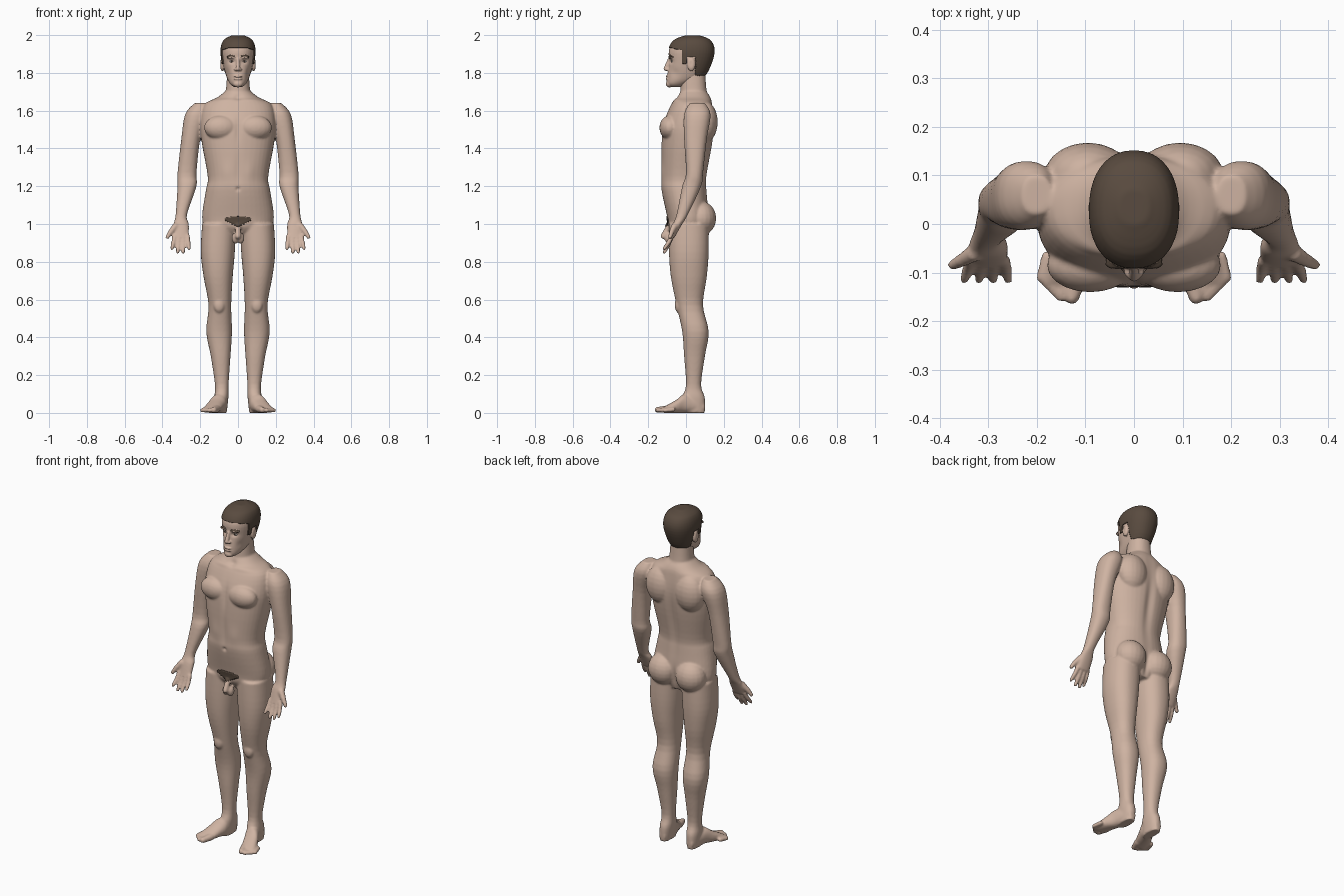
import bpy, bmesh, math
from mathutils import Vector, Matrix

cube = bpy.data.objects.get("Cube")
if cube:
    bpy.data.objects.remove(cube)


def material(name, color):
    mat = bpy.data.materials.new(name)
    mat.use_nodes = True
    mat.diffuse_color = (*color, 1)
    shader = mat.node_tree.nodes["Principled BSDF"]
    shader.inputs["Base Color"].default_value = (*color, 1)
    return mat


SKIN = material("skin", (.62, .45, .36))
HAIR = material("dark brown hair", (.1, .07, .05))
EYE = material("eye white", (.7, .66, .62))
IRIS = material("iris", (.06, .04, .03))


def catmull_rom(keys, steps=4):
    """Smooth sections passing through the key sections."""
    out = []
    for i in range(len(keys) - 1):
        before, start = keys[max(i - 1, 0)], keys[i]
        end, after = keys[i + 1], keys[min(i + 2, len(keys) - 1)]
        for step in range(steps):
            t = step / steps
            out.append([b + t / 2 * (c - a + t * (2 * a - 5 * b + 4 * c - d + t * (3 * b - a - 3 * c + d)))
                        for a, b, c, d in zip(before, start, end, after)])
    return out + [keys[-1]]


def rounded(value, power=2.25):
    """Turn a sine or cosine into a slightly squared ellipse."""
    return math.copysign(abs(value) ** (2 / power), value)


def loft(form, keys, side=1, along_y=False, count=40):
    """Closed skin over sections (station, low, high, half width, x centre)."""
    rings = []
    for station, low, high, width, centre in catmull_rom([(*key, 0)[:5] for key in keys]):
        ring = []
        for i in range(count):
            angle = math.tau * i / count
            x = side * (centre + width * rounded(math.cos(angle)))
            other = (low + high) / 2 + (high - low) / 2 * rounded(math.sin(angle))
            ring.append(form.verts.new((x, station, other) if along_y else (x, other, station)))
        rings.append(ring)
    for lower, upper in zip(rings, rings[1:]):
        for i in range(count):
            j = (i + 1) % count
            form.faces.new((lower[i], lower[j], upper[j], upper[i]))
    form.faces.new(rings[0])
    form.faces.new(rings[-1])


def ball(form, centre, radii, side=1):
    x, y, z = centre
    place = Matrix.Translation((x * side, y, z)) @ Matrix.Diagonal((*radii, 1))
    bmesh.ops.create_uvsphere(form, u_segments=20, v_segments=12, radius=1, matrix=place)


def capsule(form, start, end, start_radius, end_radius, side=1):
    ball(form, start, [start_radius] * 3, side)
    ball(form, end, [end_radius] * 3, side)
    start, end = (Vector((x * side, y, z)) for x, y, z in (start, end))
    span = end - start
    place = Matrix.Translation((start + end) / 2) @ span.to_track_quat("Z", "Y").to_matrix().to_4x4()
    bmesh.ops.create_cone(form, cap_ends=True, segments=16, radius1=start_radius,
                          radius2=end_radius, depth=span.length, matrix=place)


def to_mesh(form, name):
    bmesh.ops.recalc_face_normals(form, faces=form.faces)
    mesh = bpy.data.meshes.new(name)
    form.to_mesh(mesh)
    form.free()
    return mesh


def add_object(name, mesh, mat):
    mesh.materials.clear()
    mesh.materials.append(mat)
    for face in mesh.polygons:
        face.use_smooth = True
        face.material_index = 0
    part = bpy.data.objects.new(name, mesh)
    bpy.context.collection.objects.link(part)
    return part


def fuse(form, name, voxel, strokes):
    """Merge the forms into one soft surface, then press or raise mirrored strokes."""
    raw = add_object(name + "_forms", to_mesh(form, name), SKIN)
    remesh = raw.modifiers.new("fuse", "REMESH")
    remesh.mode, remesh.voxel_size = "VOXEL", voxel
    soften = raw.modifiers.new("soften", "SMOOTH")
    soften.factor, soften.iterations = .5, 5
    graph = bpy.context.evaluated_depsgraph_get()
    mesh = bpy.data.meshes.new_from_object(raw.evaluated_get(graph))
    bpy.data.objects.remove(raw)
    normals = [vert.normal.copy() for vert in mesh.vertices]
    for vert, normal in zip(mesh.vertices, normals):
        point = (abs(vert.co.x), vert.co.y, vert.co.z)
        for centre, radii, height in strokes:
            away = sum(((p - c) / r) ** 2 for p, c, r in zip(point, centre, radii))
            if away < 6:
                vert.co += normal * height * math.exp(-away)
    return add_object(name, mesh, SKIN)


def hair_patch(source, name, rule, lift):
    """Thin raised layer over the faces that satisfy a rule."""
    form = bmesh.new()
    form.from_mesh(source.data)
    spare = [face for face in form.faces if not rule(face.calc_center_median())]
    bmesh.ops.delete(form, geom=spare, context="FACES")
    form.normal_update()
    for vert in form.verts:
        vert.co += vert.normal * lift
    mesh = bpy.data.meshes.new(name)
    form.to_mesh(mesh)
    form.free()
    layer = add_object(name, mesh, HAIR).modifiers.new("thickness", "SOLIDIFY")
    layer.thickness, layer.offset = lift * 1.6, -1


# Torso and neck
body = bmesh.new()
loft(body, [(.93, -.05, .09, .09), (.98, -.09, .11, .17), (1.04, -.1, .12, .19), (1.18, -.13, .11, .17),
            (1.25, -.13, .11, .16), (1.42, -.13, .14, .19), (1.53, -.12, .15, .2), (1.63, -.08, .14, .18),
            (1.67, -.05, .13, .11), (1.7, -.03, .11, .07)])
loft(body, [(1.62, -.03, .13, .08), (1.7, -.03, .11, .065), (1.83, -.02, .1, .055)])
capsule(body, (0, -.09, .99), (0, -.12, .935), .015, .015)

for side in (1, -1):
    # Chest, upper back, buttock, knee and groin masses
    ball(body, (.09, -.085, 1.51), (.09, .056, .065), side)
    ball(body, (.095, .1, 1.54), (.09, .068, .11), side)
    ball(body, (.09, .08, 1.03), (.09, .08, .09), side)
    ball(body, (.1, -.04, .57), (.03, .02, .04), side)
    ball(body, (.014, -.09, .925), (.02, .024, .03), side)

    # Arm and palm
    loft(body, [(1.64, .02, .1, .03, .2), (1.58, -.01, .13, .06, .22), (1.45, -.01, .11, .05, .25),
                (1.27, 0, .09, .05, .27), (1.2, -.02, .08, .05, .27), (1.05, -.05, .01, .03, .3),
                (1, -.07, -.02, .04, .3), (.93, -.09, -.06, .04, .3)], side)

    # Fingers, outer to inner, then thumb
    for i in range(4):
        knuckle = Vector((.335 - .023 * i, -.076, .935))
        tip = Vector((.35 - .03 * i, -.115, .87 if i in (0, 3) else .85))
        bend = (knuckle + tip) / 2 + Vector((0, .004, 0))
        capsule(body, knuckle, bend, .0125, .0115, side)
        capsule(body, bend, tip, .0115, .0095, side)
    capsule(body, (.33, -.06, .99), (.355, -.075, .96), .018, .014, side)
    capsule(body, (.355, -.075, .96), (.374, -.085, .93), .014, .011, side)

    # Leg
    loft(body, [(1, -.09, .12, .09, .1), (.85, -.09, .12, .09, .107), (.72, -.08, .11, .077, .105),
                (.57, -.05, .09, .06, .096), (.43, -.02, .12, .068, .1), (.3, -.01, .1, .052, .092),
                (.15, 0, .08, .036, .086), (.08, -.02, .1, .037, .088), (0, -.02, .1, .03, .09)], side)

    # Foot and toes
    loft(body, [(.1, .01, .05, .02, .09), (0, 0, .1, .04, .1), (-.05, 0, .07, .045, .12),
                (-.12, 0, .03, .045, .145)], side, along_y=True)
    capsule(body, (.112, -.1, .02), (.128, -.15, .016), .02, .016, side)
    for i in range(4):
        x, y = .152 + .013 * i, -.15 + .013 * i
        capsule(body, (x - .012, y + .045, .018), (x, y, .013), .012, .011, side)

# Spine, seat, chest and belly lines, navel, throat, collar bone, belly muscle
figure = fuse(body, "body", .006, [
    ((0, .14, 1.36), (.026, .06, .2), -.011), ((0, .13, 1), (.014, .07, .06), -.012),
    ((0, -.13, 1.5), (.014, .04, .07), -.007), ((0, -.13, 1.29), (.014, .04, .1), -.004),
    ((0, -.13, 1.185), (.01, .03, .01), -.009), ((0, -.04, 1.67), (.02, .03, .016), -.008),
    ((.09, -.07, 1.655), (.07, .04, .01), .005), ((.06, -.13, 1.27), (.03, .03, .05), .004)])

# Head with nose, lips, chin, ears and brow ridge
head = bmesh.new()
loft(head, [(1.724, -.08, -.03, .02), (1.742, -.1, .01, .042), (1.78, -.1, .09, .061), (1.85, -.09, .13, .079),
            (1.92, -.09, .146, .087), (1.97, -.06, .125, .072), (1.993, 0, .07, .03)])
capsule(head, (0, -.088, 1.872), (0, -.107, 1.822), .009, .012)
for z in (1.769, 1.781):
    ball(head, (0, -.099, z), (.024, .009, .006))
ball(head, (0, -.088, 1.741), (.026, .019, .018))
for side in (1, -1):
    ball(head, (.011, -.098, 1.818), (.01, .013, .008), side)
    ball(head, (.083, .028, 1.845), (.013, .022, .036), side)
    ball(head, (.034, -.078, 1.882), (.026, .016, .009), side)

# Eye sockets, mouth line, cheeks, ear hollows
face = fuse(head, "head", .0036, [
    ((.034, -.09, 1.861), (.017, .03, .011), -.009), ((0, -.11, 1.775), (.026, .02, .003), -.003),
    ((.055, -.06, 1.8), (.02, .03, .025), -.004), ((.1, .025, 1.85), (.012, .011, .02), -.004)])


def scalp(point):
    x, y, z = abs(point.x), point.y, point.z
    if y < -.02:
        return z > 1.932 - .3 * max(x - .045, 0)
    if y < .05:
        return z > (1.85 if y < .005 else 1.884)
    return z > 1.79 - .15 * (y - .05)


def brow(point):
    along = (abs(point.x) - .014) / .043
    arch = 1.884 + .007 * math.sin(along * math.pi)
    return point.y < 0 < along < 1 and abs(point.z - arch) < .0045


def groin(point):
    x = abs(point.x)
    return -.112 < point.y < -.04 and x < .068 and .985 + x / 2 < point.z < 1.043 - 3 * x * x


hair_patch(face, "head_hair", scalp, .006)
hair_patch(face, "eyebrows", brow, .0015)
hair_patch(figure, "body_hair", groin, .005)

# Eyes
for label, side in (("left", 1), ("right", -1)):
    for part, mat, y, radii in (("eyeball", EYE, -.066, (.014, .013, .007)),
                                ("iris", IRIS, -.077, (.005, .003, .005))):
        form = bmesh.new()
        ball(form, (.033, y, 1.861), radii, side)
        add_object(f"{label}_{part}", to_mesh(form, part), mat)
